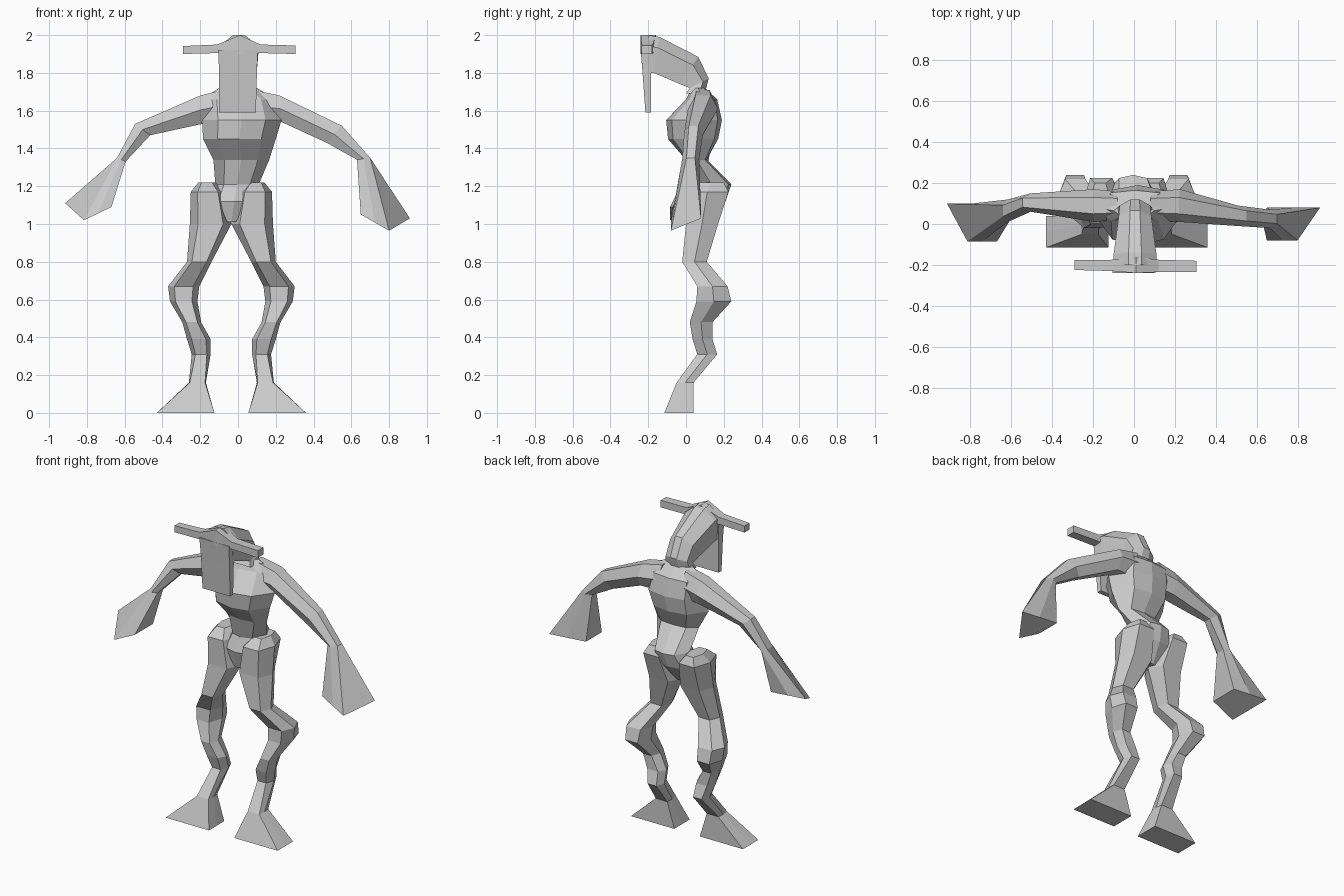
import bpy
import bmesh
from mathutils import Vector

cube = bpy.data.objects.get("Cube")
if cube:
    bpy.data.objects.remove(cube, do_unlink=True)

grey = bpy.data.materials.new("plain grey")
grey.use_nodes = True
colour = (0.6, 0.6, 0.6, 1)
grey.diffuse_color = colour
grey.node_tree.nodes["Principled BSDF"].inputs["Base Color"].default_value = colour


def loft(name, rings, mirror_x=None):
    """Skin a row of equal rings, cap both ends, and optionally mirror across x."""
    bm = bmesh.new()
    loops = [[bm.verts.new(p) for p in ring] for ring in rings]
    n = len(loops[0])
    for a, b in zip(loops, loops[1:]):
        for i in range(n):
            j = (i + 1) % n
            bm.faces.new((a[i], a[j], b[j], b[i]))
    bm.faces.new(loops[0])
    bm.faces.new(loops[-1])
    if mirror_x is not None:
        for v in bm.verts:
            v.co.x = 2 * mirror_x - v.co.x
    bmesh.ops.recalc_face_normals(bm, faces=bm.faces)
    mesh = bpy.data.meshes.new(name)
    bm.to_mesh(mesh)
    bm.free()
    mesh.materials.append(grey)
    obj = bpy.data.objects.new(name, mesh)
    bpy.context.collection.objects.link(obj)
    return obj


def level_ring(x0, x1, y0, y1, z, corner=0.6, ridge=False):
    """Six-sided level ring inside a box; a ridge adds a front and a back centre point."""
    cx, cy, rx, ry = (x0 + x1) / 2, (y0 + y1) / 2, (x1 - x0) / 2, (y1 - y0) / 2
    shape = [(-corner, -1), (corner, -1), (1, 0), (corner, 1), (-corner, 1), (-1, 0)]
    if ridge:
        shape = [(0, -1), (corner, -0.8), (1, 0), (corner, 0.85),
                 (0, 1), (-corner, 0.85), (-1, 0), (-corner, -0.8)]
    return [Vector((cx + u * rx, cy + v * ry, z)) for u, v in shape]


def arm_ring(top, low, y0, y1, corner=0.5, skew=(0, 0)):
    """Six-sided ring across the arm; skew shifts the front of the upper edge."""
    top, low = Vector((top[0], 0, top[1])), Vector((low[0], 0, low[1]))
    mid, cy, ry = (top + low) / 2, (y0 + y1) / 2, (y1 - y0) / 2
    points = []
    for t, v in [(1, -corner), (1, corner), (0, 1), (-1, corner), (-1, -corner), (0, -1)]:
        p = mid + (top - low) / 2 * t + Vector((0, cy + v * ry, 0))
        if v < 0 and t >= 0:
            p += Vector((skew[0], 0, skew[1])) * (t + 1) / 2
        points.append(p)
    return points


def head_ring(top, low, half):
    """Section of the skull with a narrow raised crown."""
    top, low = Vector((0.005, *top)), Vector((0.005, *low))
    shape = [(-0.3, 1), (0.3, 1), (1, 0.7), (0.9, 0), (-0.9, 0), (-1, 0.7)]
    return [low.lerp(top, t) + Vector((u * half, 0, 0)) for u, t in shape]


def box_ring(axis, at, a0, a1, b0, b1):
    """Rectangle at one place along the x or z axis."""
    corners = [(a0, b0), (a1, b0), (a1, b1), (a0, b1)]
    return [Vector((at, a, b) if axis == "x" else (a, b, at)) for a, b in corners]


# Torso with a ridged chest, narrow waist and flared pelvis
loft("torso", [level_ring(*r, ridge=True) for r in [
    (-0.07, 0.0, 0.03, 0.13, 1.01),
    (-0.16, 0.12, 0.0, 0.21, 1.12),
    (-0.12, 0.11, 0.03, 0.24, 1.21),
    (-0.13, 0.165, 0.0, 0.11, 1.34),
    (-0.185, 0.2, -0.095, 0.17, 1.45),
    (-0.19, 0.23, -0.105, 0.19, 1.55),
    (-0.19, 0.2, 0.0, 0.165, 1.66),
    (-0.1, 0.1, 0.03, 0.1, 1.72)]])

# Legs from hip to splayed foot
leg = [level_ring(*r) for r in [
    (0.05, 0.14, 0.06, 0.2, 1.22),
    (0.0, 0.18, 0.0, 0.225, 1.17),
    (-0.035, 0.185, 0.0, 0.17, 1.0),
    (0.07, 0.2, -0.02, 0.11, 0.8),
    (0.135, 0.3, 0.06, 0.22, 0.67),
    (0.145, 0.29, 0.055, 0.24, 0.59),
    (0.125, 0.225, 0.02, 0.14, 0.48),
    (0.075, 0.2, 0.035, 0.14, 0.39),
    (0.075, 0.175, 0.06, 0.165, 0.31)]]
leg += [level_ring(0.1, 0.19, -0.05, 0.04, 0.16, 0.9),
        level_ring(0.055, 0.36, -0.115, 0.04, 0, 1)]
loft("left_leg", leg)
loft("right_leg", [[p + Vector((0.07, 0, 0)) for p in ring] for ring in leg], 0)

# Arms from shoulder to broad flat hand
loft("left_arm", [
    arm_ring((0.08, 1.71), (0.1, 1.54), 0.02, 0.16),
    arm_ring((0.22, 1.68), (0.23, 1.54), 0.01, 0.17),
    arm_ring((0.55, 1.52), (0.47, 1.43), -0.01, 0.09),
    arm_ring((0.7, 1.35), (0.63, 1.34), -0.02, 0.07),
    arm_ring((0.91, 1.03), (0.65, 1.05), -0.08, 0.08, 1, (-0.11, -0.065))])
loft("right_arm", [
    arm_ring((-0.08, 1.71), (-0.1, 1.54), 0.02, 0.16),
    arm_ring((-0.2, 1.68), (-0.19, 1.53), 0.01, 0.17),
    arm_ring((-0.545, 1.53), (-0.465, 1.47), 0.06, 0.15),
    arm_ring((-0.64, 1.35), (-0.595, 1.33), 0.01, 0.12),
    arm_ring((-0.915, 1.11), (-0.67, 1.09), -0.085, 0.1, 1, (0.1, -0.09))])

# Neck and skull leaning forward
loft("head", [head_ring(*r) for r in [
    ((0.1, 1.69), (0.0, 1.69), 0.09),
    ((0.12, 1.77), (0.02, 1.72), 0.075),
    ((0.065, 1.885), (-0.03, 1.74), 0.08),
    ((-0.14, 1.99), (-0.17, 1.8), 0.105),
    ((-0.2, 2.0), (-0.2, 1.8), 0.105)]])

# Long hanging face plate
loft("face_plate", [box_ring("z", *r) for r in [
    (1.59, -0.1, 0.095, -0.215, -0.185),
    (1.8, -0.1, 0.1, -0.23, -0.185),
    (1.92, -0.105, 0.105, -0.24, -0.18)]])

# Horns in one bar across the brow
loft("horns", [box_ring("x", *r) for r in [
    (-0.29, -0.225, -0.175, 1.9, 1.942),
    (-0.11, -0.23, -0.175, 1.905, 1.95),
    (0.01, -0.24, -0.16, 1.9, 2.0),
    (0.12, -0.235, -0.175, 1.905, 1.95),
    (0.305, -0.235, -0.18, 1.9, 1.945)]])
